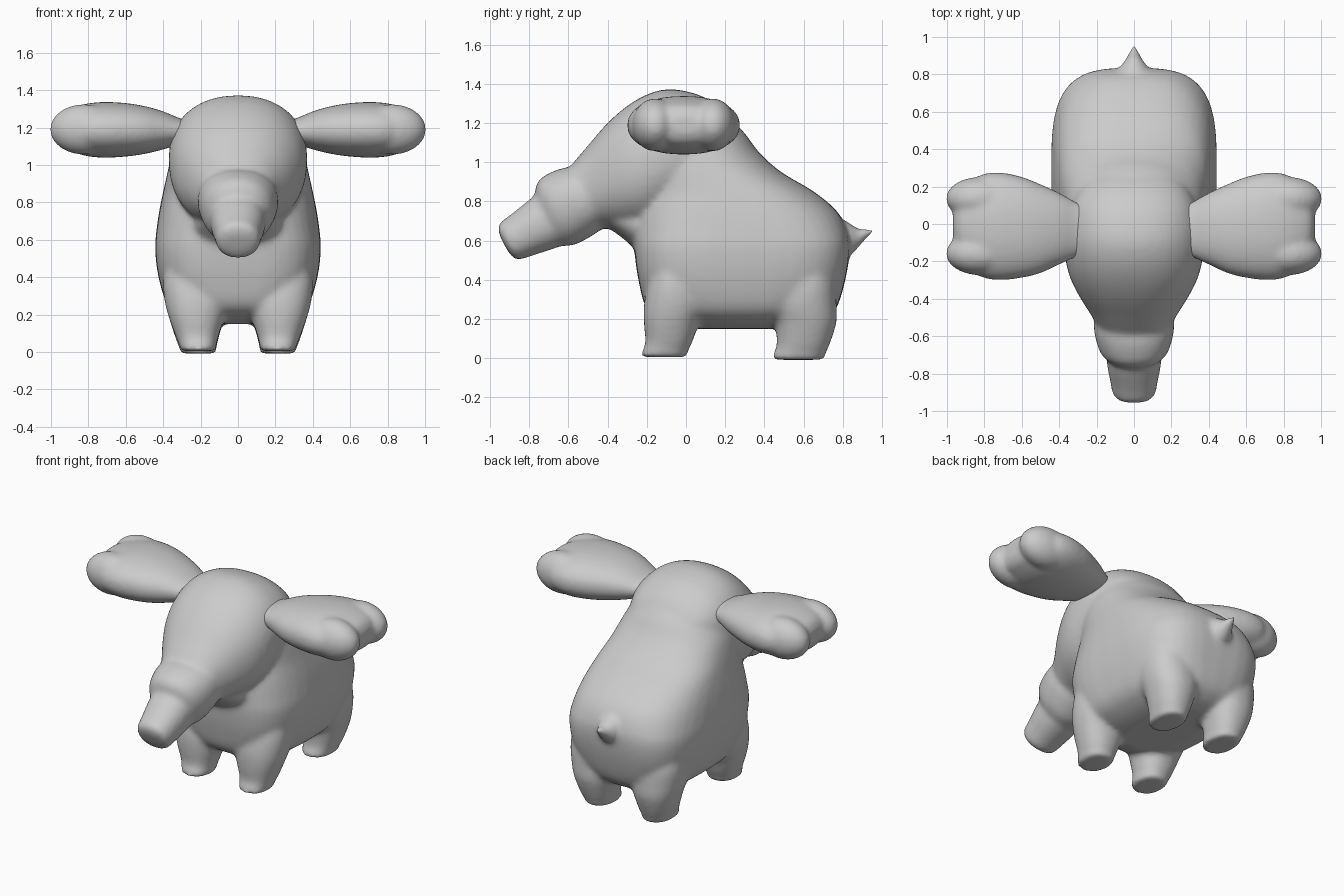
import bpy, bmesh, math
from mathutils import Vector, Matrix

if "Cube" in bpy.data.objects:
    bpy.data.objects.remove(bpy.data.objects["Cube"])

grey = bpy.data.materials.new("soft grey")
grey.diffuse_color = (0.6, 0.6, 0.6, 1)
grey.use_nodes = True
grey.node_tree.nodes["Principled BSDF"].inputs["Base Color"].default_value = grey.diffuse_color


def spline(rows, steps=4):
    """Smoothly interpolate rows of section values."""
    out = []
    for i in range(len(rows) - 1):
        a, b, c, d = (rows[min(max(i + k, 0), len(rows) - 1)] for k in (-1, 0, 1, 2))
        for s in range(steps):
            t = s / steps
            out.append([q + 0.5 * t * (r - p + t * (2 * p - 5 * q + 4 * r - e + t * (3 * (q - r) + e - p)))
                        for p, q, r, e in zip(a, b, c, d)])
    return out + [list(rows[-1])]


def loft(bm, rows, section, sides=40):
    """Skin rounded sections; section(row) gives centre, half axes and squareness."""
    rings = []
    for row in spline(rows):
        c, u, v, n = section(row)
        ring = []
        for k in range(sides):
            a = 2 * math.pi * k / sides
            ca, sa = math.cos(a), math.sin(a)
            x = math.copysign(abs(ca) ** (2 / n), ca)
            y = math.copysign(abs(sa) ** (2 / n), sa)
            ring.append(bm.verts.new(Vector(c) + Vector(u) * x + Vector(v) * y))
        rings.append(ring)
    for r0, r1 in zip(rings, rings[1:]):
        for k in range(sides):
            j = (k + 1) % sides
            bm.faces.new((r0[k], r0[j], r1[j], r1[k]))
    bm.faces.new(rings[0])
    bm.faces.new(rings[-1])


def ball(bm, centre, radii):
    m = Matrix.Translation(centre) @ Matrix.Diagonal((*radii, 1))
    bmesh.ops.create_uvsphere(bm, u_segments=32, v_segments=20, radius=1, matrix=m)


def finish(bm, name, fuse=0, smooth=0):
    bmesh.ops.recalc_face_normals(bm, faces=bm.faces)
    me = bpy.data.meshes.new(name)
    bm.to_mesh(me)
    bm.free()
    me.materials.append(grey)
    ob = bpy.data.objects.new(name, me)
    bpy.context.collection.objects.link(ob)
    if fuse:
        mod = ob.modifiers.new("fuse", 'REMESH')
        mod.mode = 'VOXEL'
        mod.voxel_size = fuse
        mod.use_smooth_shade = True
        mod = ob.modifiers.new("soften", 'SMOOTH')
        mod.factor = 0.5
        mod.iterations = smooth
    else:
        bpy.ops.object.select_all(action='DESELECT')
        ob.select_set(True)
        bpy.context.view_layer.objects.active = ob
        bpy.ops.object.shade_smooth_by_angle(angle=math.radians(50))
    return ob


def slice_z(r):      # z, front y, back y, half width, squareness
    return (0, (r[1] + r[2]) / 2, r[0]), (r[3], 0, 0), (0, (r[2] - r[1]) / 2, 0), r[4]


def slice_y(r):      # y, half width, bottom z, top z
    return (0, r[0], (r[2] + r[3]) / 2), (r[1], 0, 0), (0, 0, (r[3] - r[2]) / 2), 2.2


# Torso
bm = bmesh.new()
loft(bm, [(.15, .0, .6, .18, 2.4), (.18, -.1, .69, .28, 2.6), (.25, -.2, .765, .375, 2.9),
          (.4, -.243, .813, .425, 3.3), (.55, -.264, .835, .443, 3.3), (.65, -.27, .822, .436, 3),
          (.75, -.27, .77, .422, 2.7), (.85, -.25, .652, .402, 2.5), (.95, -.25, .485, .38, 2.4),
          (1.05, -.25, .373, .355, 2.3), (1.15, -.25, .298, .31, 2.2), (1.25, -.2, .2, .23, 2.2)], slice_z)

# Throat joining the chest to the underside of the head
loft(bm, [(.48, -.2, .1, .22, 2.2), (.57, -.275, .1, .24, 2.2), (.64, -.36, .1, .25, 2.2),
          (.70, -.44, .1, .24, 2.2), (.76, -.46, .1, .22, 2.2)], slice_z)

# Head with overhanging cheeks
loft(bm, [(-.64, .12, .70, .90), (-.6, .17, .665, .965), (-.5, .222, .66, 1.085), (-.4, .285, .66, 1.2),
          (-.3, .337, .65, 1.287), (-.2, .365, .655, 1.345), (-.1, .37, .70, 1.372), (0, .362, .76, 1.362),
          (.1, .335, .84, 1.328), (.2, .28, .9, 1.26), (.3, .19, .95, 1.13)], slice_y)

# Trunk with a swollen collar at its root
trunk_up = Vector((0, -.47, .88)).normalized()


def trunk(r):        # y, z, half width, half height
    return (0, r[0], r[1]), (r[2], 0, 0), trunk_up * r[3], 2.2


loft(bm, [(-.42, .86, .17, .13), (-.49, .83, .206, .165), (-.54, .806, .216, .186), (-.6, .777, .207, .193),
          (-.655, .747, .19, .19), (-.687, .722, .168, .17), (-.703, .702, .150, .147),
          (-.76, .67, .143, .135), (-.84, .627, .127, .118), (-.895, .599, .117, .108),
          (-.917, .587, .1, .092), (-.928, .582, .05, .045)], trunk)

# Four tapered legs
for sx in (-1, 1):
    for y0, y1, y2, y3, z0 in ((-.205, .005, -.215, .105, .011), (.465, .705, .425, .768, -.002)):
        def leg(r, sx=sx):    # height, inner x, outer x, front y, back y
            return ((sx * (r[1] + r[2]) / 2, (r[3] + r[4]) / 2, r[0]),
                    ((r[2] - r[1]) / 2, 0, 0), (0, (r[4] - r[3]) / 2, 0), 2.25)
        loft(bm, [(z0 - .006, .117, .308, y0 - .025, y1), (z0 + .03, .115, .315, y0 - .017, y1 + .008),
                  (z0 + .07, .105, .332, y0 - .002, y1 + .027), (.18, .075, .368, y0 - .01, y1 + .062),
                  (.27, .05, .392, y2, y3), (.38, .05, .4, y2 + .02, y3 - .008),
                  (.5, .06, .375, y2 + .05, y3 - .04), (.6, .1, .33, y2 + .08, y3 - .08)], leg)


# Short upturned tail: its root is also fused into the rump
def tail_section(r):  # y, z, half width, half height
    return (0, r[0], r[1]), (r[2], 0, 0), (0, r[3] * .2, r[3]), 2


tail_rows = [(.72, .57, .16, .16), (.78, .58, .125, .125), (.83, .588, .082, .09), (.87, .602, .05, .058),
             (.91, .626, .027, .03), (.949, .647, .003, .003)]
loft(bm, tail_rows, tail_section, 24)
finish(bm, "body_with_head_trunk_and_legs", .015, 12)
bm = bmesh.new()
loft(bm, tail_rows, tail_section, 24)
finish(bm, "tail")


# Ears, each ending in two lobes
def ear_section(sx):
    return lambda r: ((sx * r[0], r[1], r[3]), (0, r[2], 0), (0, 0, r[4]), 2.2)


for sx, side in ((-1, "left"), (1, "right")):
    bm = bmesh.new()
    loft(bm, [(.2, -.03, .1, 1.18, .05), (.3, -.03, .143, 1.18, .066), (.4, -.025, .192, 1.185, .102),
              (.5, -.025, .238, 1.187, .128), (.6, -.018, .270, 1.188, .143), (.72, -.012, .288, 1.188, .149),
              (.82, -.01, .272, 1.188, .138), (.9, -.008, .21, 1.19, .112), (.945, -.005, .15, 1.19, .085),
              (.968, 0, .08, 1.19, .04)], ear_section(sx))
    for y in (-.158, .136):
        ball(bm, (sx * .822, y, 1.19), (.184, .116, .135))
    finish(bm, side + "_ear", .014, 10)
